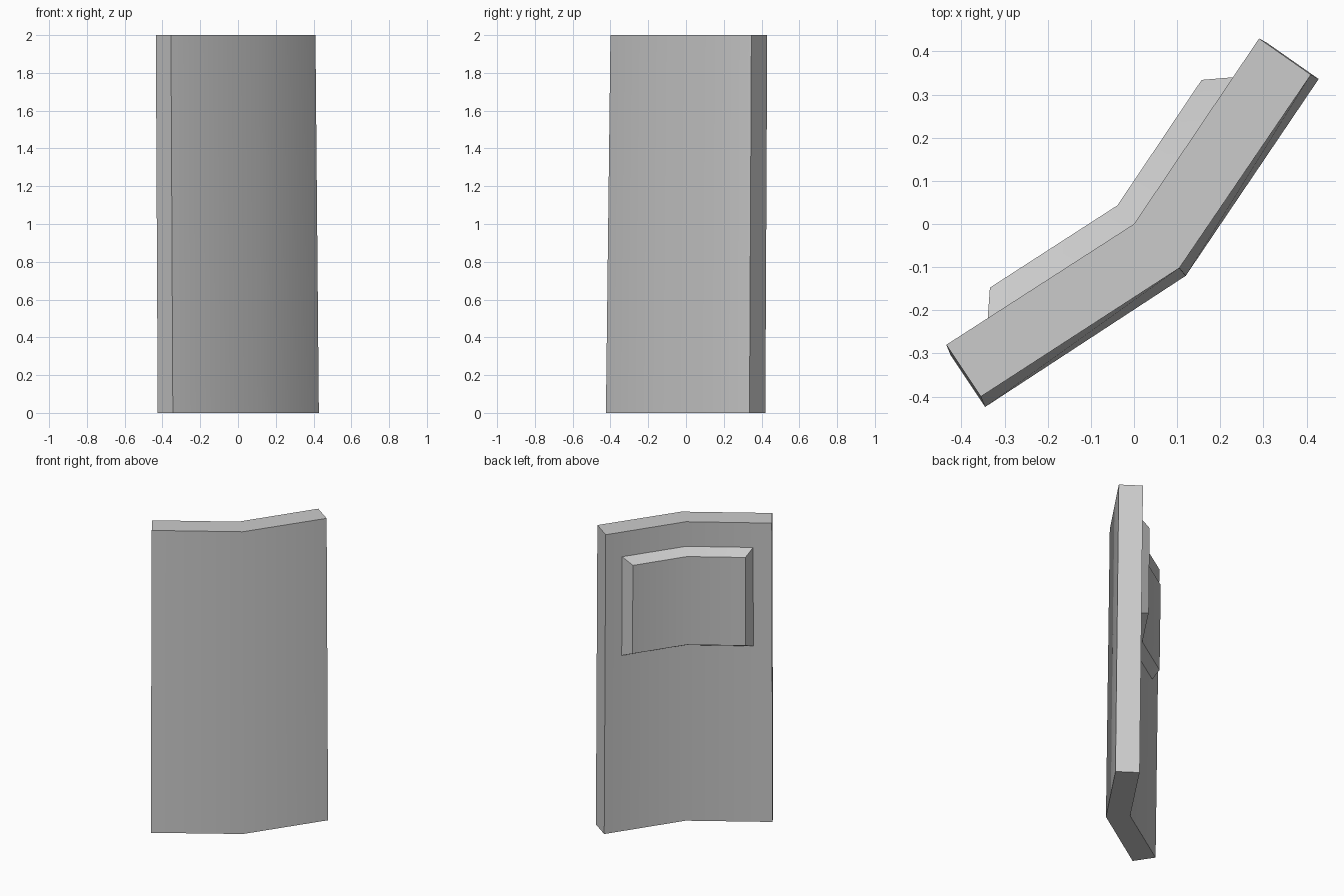
import bpy, bmesh, math
from mathutils import Vector

cube = bpy.data.objects.get("Cube")
if cube:
    bpy.data.objects.remove(cube, do_unlink=True)

grey = bpy.data.materials.new("plain_grey")
grey.use_nodes = True
grey.diffuse_color = (0.6, 0.6, 0.6, 1)
grey.node_tree.nodes["Principled BSDF"].inputs["Base Color"].default_value = (0.6, 0.6, 0.6, 1)

HEIGHT = 2.0
# Slight lean: how far each column (end, bend, end) moves from top to bottom
LEAN = [Vector((0.010, -0.024)), Vector((0.015, -0.018)), Vector((0.018, -0.010))]


def bent_loop(bm, plan, low, high):
    """Six vertices around a bent sheet: bottom edge, then top edge reversed."""
    def row(z):
        pts = [Vector(p) + l * (1 - z / HEIGHT) for p, l in zip(plan, LEAN)]
        return [bm.verts.new((p.x, p.y, z)) for p in pts]
    return row(low) + row(high)[::-1]


def bent_solid(name, back, front, cap_front=True):
    """Join two bent sheets, each given as (plan, low z, high z)."""
    bm = bmesh.new()
    a, b = bent_loop(bm, *back), bent_loop(bm, *front)
    for i in range(6):
        j = (i + 1) % 6
        bm.faces.new((a[i], a[j], b[j], b[i]))
    for loop in (a, b) if cap_front else (a,):
        bm.faces.new((loop[0], loop[1], loop[4], loop[5]))
        bm.faces.new((loop[1], loop[2], loop[3], loop[4]))
    bmesh.ops.recalc_face_normals(bm, faces=bm.faces)
    # Make sure the back sheet faces outward (towards -x, +y)
    bm.faces.ensure_lookup_table()
    if bm.faces[6 if cap_front else -1].normal.dot(Vector((-1, 1, 0))) < 0:
        bmesh.ops.reverse_faces(bm, faces=bm.faces)
    mesh = bpy.data.meshes.new(name)
    bm.to_mesh(mesh)
    bm.free()
    mesh.materials.append(grey)
    obj = bpy.data.objects.new(name, mesh)
    bpy.context.collection.objects.link(obj)
    bpy.ops.object.select_all(action='DESELECT')
    obj.select_set(True)
    bpy.context.view_layer.objects.active = obj
    bpy.ops.object.shade_smooth_by_angle(angle=math.radians(30))
    return obj


# Tall bent slab
bent_solid("bent_slab",
           ([(-0.435, -0.28), (0, 0), (0.29, 0.43)], 0, HEIGHT),
           ([(-0.355, -0.40), (0.105, -0.102), (0.41, 0.346)], 0, HEIGHT))

# Raised bevelled panel on the back, open where it meets the slab
bent_solid("back_panel",
           ([(-0.335, -0.145), (-0.04, 0.045), (0.155, 0.335)], 1.205, 1.795),
           ([(-0.34, -0.219), (0, 0), (0.23, 0.341)], 1.175, 1.835),
           cap_front=False)
